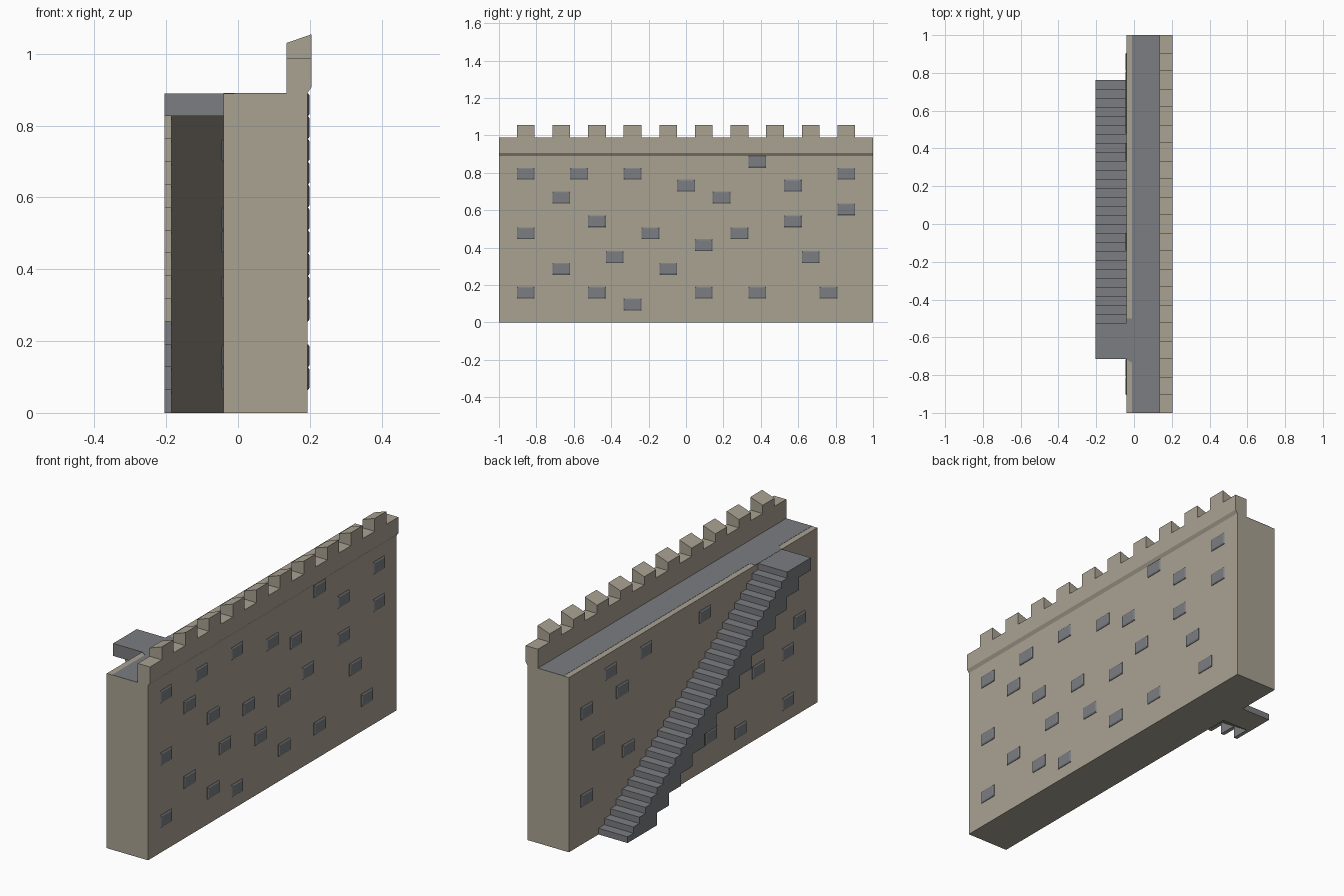
import bpy, bmesh

if "Cube" in bpy.data.objects:
    bpy.data.objects.remove(bpy.data.objects["Cube"])

COL = 2 / 21          # masonry grid: 21 columns along y
ROW = 0.89 / 14       # 14 rows up the wall
TOP = 0.89


def material(name, rgb):
    m = bpy.data.materials.new(name)
    m.diffuse_color = (*rgb, 1)
    m.use_nodes = True
    m.node_tree.nodes["Principled BSDF"].inputs["Base Color"].default_value = m.diffuse_color
    return m


BEIGE = material("beige stone", (0.40, 0.36, 0.29))
GREY = material("grey stone", (0.20, 0.205, 0.22))


def finish(name, bm, mats, rule=None):
    bmesh.ops.recalc_face_normals(bm, faces=bm.faces)
    bm.normal_update()
    if rule:
        for f in bm.faces:
            f.material_index = rule(f)
    me = bpy.data.meshes.new(name)
    bm.to_mesh(me)
    bm.free()
    for m in mats:
        me.materials.append(m)
    ob = bpy.data.objects.new(name, me)
    bpy.context.collection.objects.link(ob)
    return ob


def prism(name, pts, vec, mats, rule=None):
    """Extrude a closed 3D outline along vec."""
    bm = bmesh.new()
    face = bm.faces.new([bm.verts.new(p) for p in pts])
    res = bmesh.ops.extrude_face_region(bm, geom=[face])
    moved = [v for v in res["geom"] if isinstance(v, bmesh.types.BMVert)]
    bmesh.ops.translate(bm, verts=moved, vec=vec)
    if face.is_valid and not any(len(e.link_faces) == 1 for e in face.edges):
        pass
    elif not face.is_valid:
        bm.faces.new([v for v in bm.verts if v not in moved])
    return finish(name, bm, mats, rule)


def along_y(name, xz, y0, y1, mats):
    return prism(name, [(x, y0, z) for x, z in xz], (0, y1 - y0, 0), mats)


# Wall body
along_y("wall", [(-0.04, 0), (0.193, 0), (0.193, 0.90), (0.15, 0.90), (0.15, TOP), (-0.04, TOP)],
        -1, 1, [BEIGE])

# Grey walkway, with an opening through the lip at the stair landing
walk = [(0.136, -1), (0.136, 1), (-0.01, 1), (-0.01, -0.5), (-0.041, -0.5),
        (-0.041, -0.715), (-0.01, -0.735), (-0.01, -1)]
prism("walkway", [(x, y, TOP - 0.004) for x, y in walk], (0, 0, 0.005), [GREY])

# Parapet with a small overhang, and ten sloping merlons
along_y("parapet", [(0.135, TOP), (0.193, TOP), (0.204, 0.906), (0.204, 0.988), (0.135, 0.988)],
        -1, 1, [BEIGE])
for c in range(-9, 10, 2):
    along_y("merlon", [(0.135, 0.987), (0.204, 0.987), (0.204, 1.054), (0.135, 1.03)],
            (c - 0.5) * COL, (c + 0.5) * COL, [BEIGE])


# Grey accent stones: shallow bevelled plates on both wall faces
def stones(name, cells, x, side):
    bm = bmesh.new()
    for c, r in cells:
        rings = []
        for out, inset in ((-0.002, 0.0), (0.002, 0.0), (0.006, 0.006)):
            hy, hz = COL / 2 - inset, ROW / 2 - inset
            rings.append([bm.verts.new((x + side * out, c * COL + a * hy, (r + 0.5) * ROW + b * hz))
                          for a, b in ((-1, -1), (1, -1), (1, 1), (-1, 1))])
        bm.faces.new(rings[0])
        bm.faces.new(rings[-1])
        for p, q in zip(rings, rings[1:]):
            for i in range(4):
                j = (i + 1) % 4
                bm.faces.new((p[i], p[j], q[j], q[i]))
    return finish(name, bm, [GREY])


stones("outer_stones", [
    (-9, 12), (-6, 12), (-3, 12), (9, 12), (4, 13), (0, 11), (6, 11), (-7, 10), (2, 10),
    (9, 9), (-5, 8), (6, 8), (-9, 7), (-2, 7), (3, 7), (1, 6), (-4, 5), (7, 5), (-7, 4),
    (-1, 4), (-9, 2), (-5, 2), (1, 2), (4, 2), (8, 2), (-3, 1)], 0.193, 1)
stones("inner_stones", [
    (9, 10), (7, 12), (6, 10), (4, 12), (8, 7), (5.5, 5), (-1, 12), (9, 3),
    (-9, 7), (-8, 5), (-5.5, 5), (-8, 1), (-4, 1), (-1.5, 2), (-6, 11), (-3, 8)], -0.04, -1)

# Staircase: 27 treads rising to a landing, all in the y-z plane
STEPS, Y0 = 28, 8 * COL
RUN, RISE = COL / 2, TOP / 28
END = -7.5 * COL
top = [(Y0, 0)]
for i in range(STEPS):
    top += [(Y0 - i * RUN, (i + 1) * RISE),
            (Y0 - (i + 1) * RUN if i < STEPS - 1 else END, (i + 1) * RISE)]

# Core with smooth sloping underside in beige
under = [(END, 13 * ROW), (5.5 * COL - 12 * COL, 13 * ROW), (6.5 * COL, 0)]
prism("stair_core", [(-0.185, y, z) for y, z in top + under], (0.15, 0, 0), [GREY, BEIGE],
      lambda f: int(f.normal.z < -0.1))

# Outer side panel whose lower edge is stepped in masonry courses
jag = [(END, 13 * ROW)]
for k in range(13, 0, -1):
    y = (5.5 - (k - 1)) * COL
    jag += [(y, k * ROW), (y, (k - 1) * ROW)]
prism("stair_side", [(-0.204, y, z) for y, z in top + jag], (0.019, 0, 0), [GREY, BEIGE],
      lambda f: int(f.normal.z < -0.5 or (f.normal.y < -0.5 and 0.26 < f.calc_center_median().z < 0.83)))
